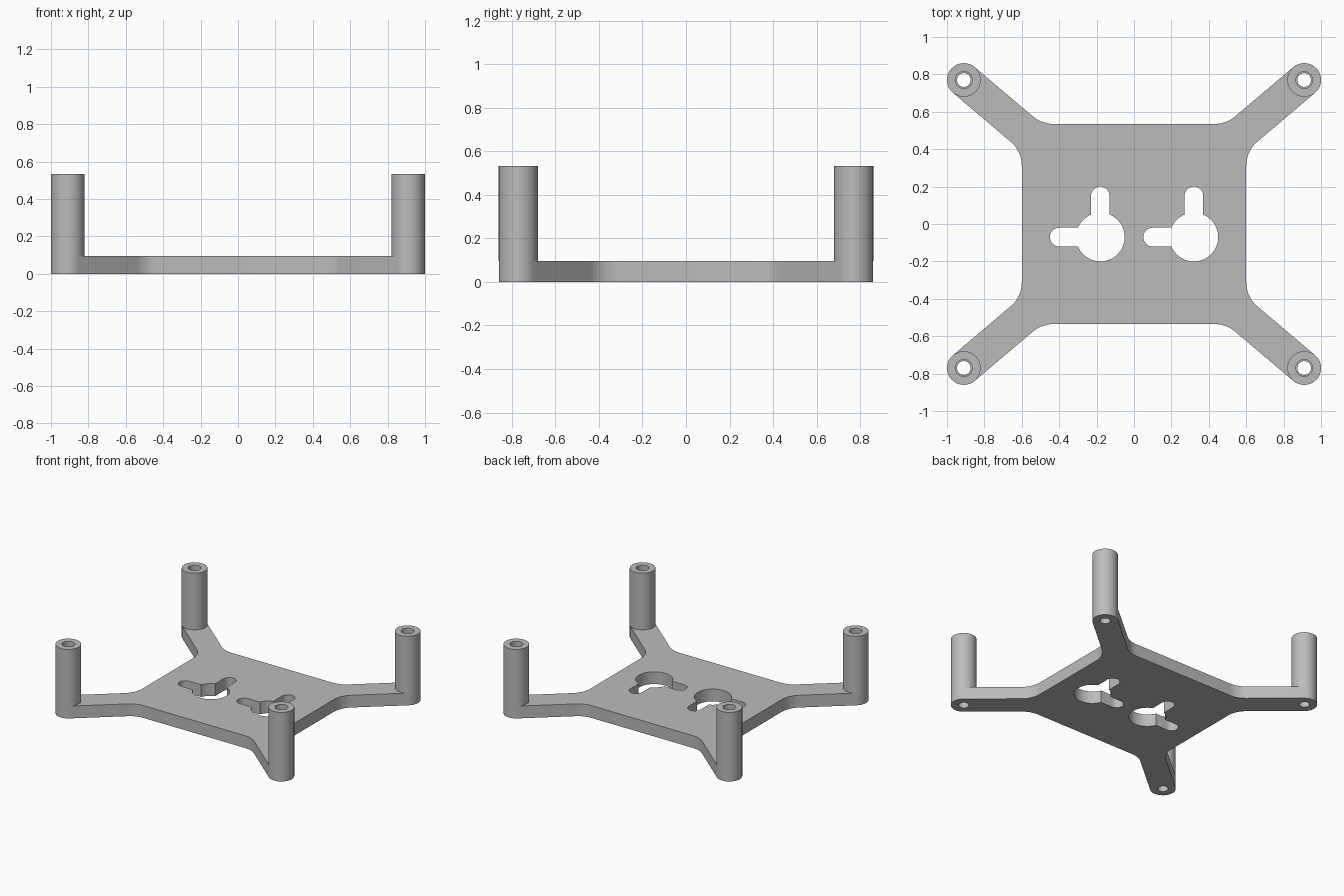
import bpy, bmesh
from math import sin, cos, asin, atan2, degrees, radians, pi
from mathutils import Vector, Matrix

if "Cube" in bpy.data.objects:
    bpy.data.objects.remove(bpy.data.objects["Cube"])

# Main dimensions
HALF_X, HALF_Y, THICK = 0.6, 0.535, 0.095
POST_X, POST_Y, POST_R, POST_TOP = 0.91, 0.77, 0.09, 0.533
SCREW_R, BORE_R, BORE_FLOOR = 0.037, 0.045, 0.18
FILLET = 0.17

grey = bpy.data.materials.new("light grey plastic")
grey.use_nodes = True
colour = (0.5, 0.5, 0.5, 1)
grey.diffuse_color = colour
grey.node_tree.nodes["Principled BSDF"].inputs["Base Color"].default_value = colour


def arc(cx, cy, r, start, end, steps=16):
    angles = [radians(start + (end - start) * i / steps) for i in range(steps + 1)]
    return [(cx + r * cos(a), cy + r * sin(a)) for a in angles]


def finish(obj):
    """Weld, fix normals, colour and shade one part."""
    bm = bmesh.new()
    bm.from_mesh(obj.data)
    bmesh.ops.remove_doubles(bm, verts=bm.verts, dist=0.0001)
    bmesh.ops.recalc_face_normals(bm, faces=bm.faces)
    bm.to_mesh(obj.data)
    bm.free()
    obj.data.materials.clear()
    obj.data.materials.append(grey)
    bpy.ops.object.select_all(action='DESELECT')
    obj.select_set(True)
    bpy.context.view_layer.objects.active = obj
    bpy.ops.object.shade_smooth_by_angle(angle=radians(30))


def plate_outline():
    """One corner with its arm and two fillets, mirrored to all four."""
    t = atan2(POST_Y, POST_X)
    deg = degrees(t)
    reach = POST_R + FILLET
    side_y = ((HALF_X + FILLET) * sin(t) - reach) / cos(t)
    top_x = ((HALF_Y + FILLET) * cos(t) - reach) / sin(t)
    corner = arc(HALF_X + FILLET, side_y, FILLET, 180, deg + 90)
    corner += arc(POST_X, POST_Y, POST_R, deg - 90, deg + 90, 24)
    corner += arc(top_x, HALF_Y + FILLET, FILLET, deg - 90, -90)
    half = corner + [(-x, y) for x, y in reversed(corner)]
    return half + [(-x, -y) for x, y in half]


def keyhole(cx, cy, r=0.13, slot=0.05, length=0.22):
    """Round opening with one slot upward and one to the side."""
    a = degrees(asin(slot / r))
    return (arc(cx, cy, r, 180 + a, 450 - a, 48)
            + arc(cx, cy + length, slot, 0, 180)
            + arc(cx, cy, r, 90 + a, 180 - a)
            + arc(cx - length, cy, slot, 90, 270))


corners = [(sx * POST_X, sy * POST_Y) for sx in (-1, 1) for sy in (-1, 1)]

# Base plate with arms, keyholes and screw holes
loops = [plate_outline(), keyhole(-0.18, -0.07), keyhole(0.32, -0.07)]
loops += [arc(x, y, SCREW_R, 0, 360, 32)[:-1] for x, y in corners]
curve = bpy.data.curves.new("base_plate", 'CURVE')
curve.dimensions = '2D'
curve.fill_mode = 'BOTH'
curve.extrude = THICK / 2
for loop in loops:
    spline = curve.splines.new('POLY')
    spline.points.add(len(loop) - 1)
    for point, (x, y) in zip(spline.points, loop):
        point.co = (x, y, 0, 1)
    spline.use_cyclic_u = True
plate = bpy.data.objects.new("base_plate", curve)
bpy.context.collection.objects.link(plate)
plate.location.z = THICK / 2
bpy.ops.object.select_all(action='DESELECT')
plate.select_set(True)
bpy.context.view_layer.objects.active = plate
bpy.ops.object.convert(target='MESH')
finish(bpy.context.view_layer.objects.active)

# Hollow corner posts, with a wider bore above the screw hole
profile = [(POST_R, THICK), (POST_R, POST_TOP), (BORE_R, POST_TOP),
           (BORE_R, BORE_FLOOR), (SCREW_R, BORE_FLOOR), (SCREW_R, THICK)]
for x, y in corners:
    name = ("front" if y < 0 else "back") + ("_left" if x > 0 else "_right") + "_post"
    bm = bmesh.new()
    verts = [bm.verts.new((r, 0, z)) for r, z in profile]
    edges = [bm.edges.new(pair) for pair in zip(verts, verts[1:] + verts[:1])]
    bmesh.ops.spin(bm, geom=verts + edges, cent=(0, 0, 0), axis=(0, 0, 1),
                   angle=2 * pi, steps=48, use_merge=True)
    mesh = bpy.data.meshes.new(name)
    bm.to_mesh(mesh)
    bm.free()
    post = bpy.data.objects.new(name, mesh)
    post.location = (x, y, 0)
    bpy.context.collection.objects.link(post)
    finish(post)
